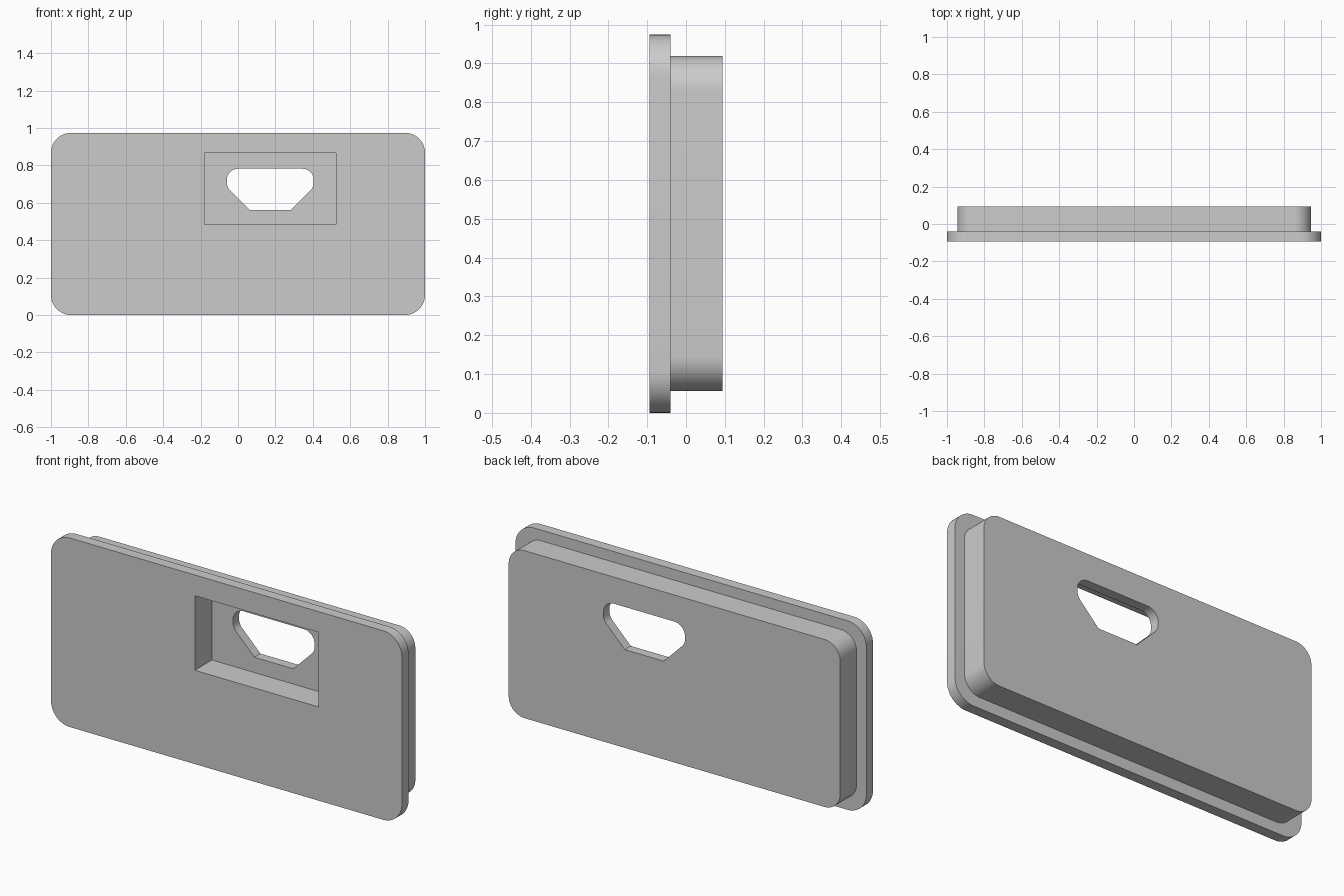
import bpy, bmesh, math
from mathutils import Vector

if "Cube" in bpy.data.objects:
    bpy.data.objects.remove(bpy.data.objects["Cube"], do_unlink=True)

grey = bpy.data.materials.new("light grey")
grey.use_nodes = True
colour = (0.6, 0.6, 0.6, 1)
grey.diffuse_color = colour
grey.node_tree.nodes["Principled BSDF"].inputs["Base Color"].default_value = colour


def rounded(corners, steps=12):
    """Round each (x, z, radius) corner of a convex outline."""
    out = []
    for i, (x, z, r) in enumerate(corners):
        p = Vector((x, z))
        if r == 0:
            out.append(p)
            continue
        a = (Vector(corners[i - 1][:2]) - p).normalized()
        b = (Vector(corners[(i + 1) % len(corners)][:2]) - p).normalized()
        half = a.angle(b) / 2
        centre = p + (a + b).normalized() * r / math.sin(half)
        start = p + a * r / math.tan(half) - centre
        end = p + b * r / math.tan(half) - centre
        sweep = math.pi - 2 * half
        for k in range(steps + 1):
            t = k / steps
            out.append(centre + (start * math.sin((1 - t) * sweep)
                                 + end * math.sin(t * sweep)) / math.sin(sweep))
    return out


def box_outline(x0, x1, z0, z1, r=0):
    return rounded([(x0, z0, r), (x1, z0, r), (x1, z1, r), (x0, z1, r)])


def slab(name, outline, y0, y1):
    """Extrude an x-z outline from y0 to y1."""
    bm = bmesh.new()
    face = bm.faces.new([bm.verts.new((p.x, y0, p.y)) for p in outline])
    ext = bmesh.ops.extrude_face_region(bm, geom=[face])["geom"]
    bmesh.ops.translate(bm, vec=(0, y1 - y0, 0),
                        verts=[v for v in ext if isinstance(v, bmesh.types.BMVert)])
    bmesh.ops.recalc_face_normals(bm, faces=bm.faces)
    mesh = bpy.data.meshes.new(name)
    bm.to_mesh(mesh)
    bm.free()
    mesh.materials.append(grey)
    ob = bpy.data.objects.new(name, mesh)
    bpy.context.collection.objects.link(ob)
    return ob


def combine(target, tool, operation):
    """Apply a boolean and discard the tool."""
    mod = target.modifiers.new(tool.name, "BOOLEAN")
    mod.operation, mod.solver, mod.object = operation, "EXACT", tool
    bpy.context.view_layer.objects.active = target
    bpy.ops.object.modifier_apply(modifier=mod.name)
    bpy.data.objects.remove(tool, do_unlink=True)


FRONT, STEP, BACK = -0.094, -0.04, 0.094

# Front flange and the smaller plug behind it
panel = slab("stepped_panel", box_outline(-1, 1, 0, 0.974, 0.107), FRONT, STEP)
plug = slab("plug", box_outline(-0.945, 0.945, 0.056, 0.919, 0.09), STEP - 0.02, BACK)
combine(panel, plug, "UNION")

# Rectangular pocket sunk from the front
pocket = slab("pocket", box_outline(-0.18, 0.525, 0.483, 0.867), FRONT - 0.1, 0.045)
combine(panel, pocket, "DIFFERENCE")

# Socket opening through the pocket floor
opening = slab("opening", rounded([
    (0.062, 0.562, 0), (0.283, 0.562, 0), (0.405, 0.684, 0.06),
    (0.405, 0.782, 0.06), (-0.06, 0.782, 0.06), (-0.06, 0.684, 0.06)]), 0, BACK + 0.1)
combine(panel, opening, "DIFFERENCE")

# Smooth rounded corners, crisp edges
bpy.ops.object.select_all(action="DESELECT")
panel.select_set(True)
bpy.context.view_layer.objects.active = panel
bpy.ops.object.shade_smooth_by_angle(angle=math.radians(30))
